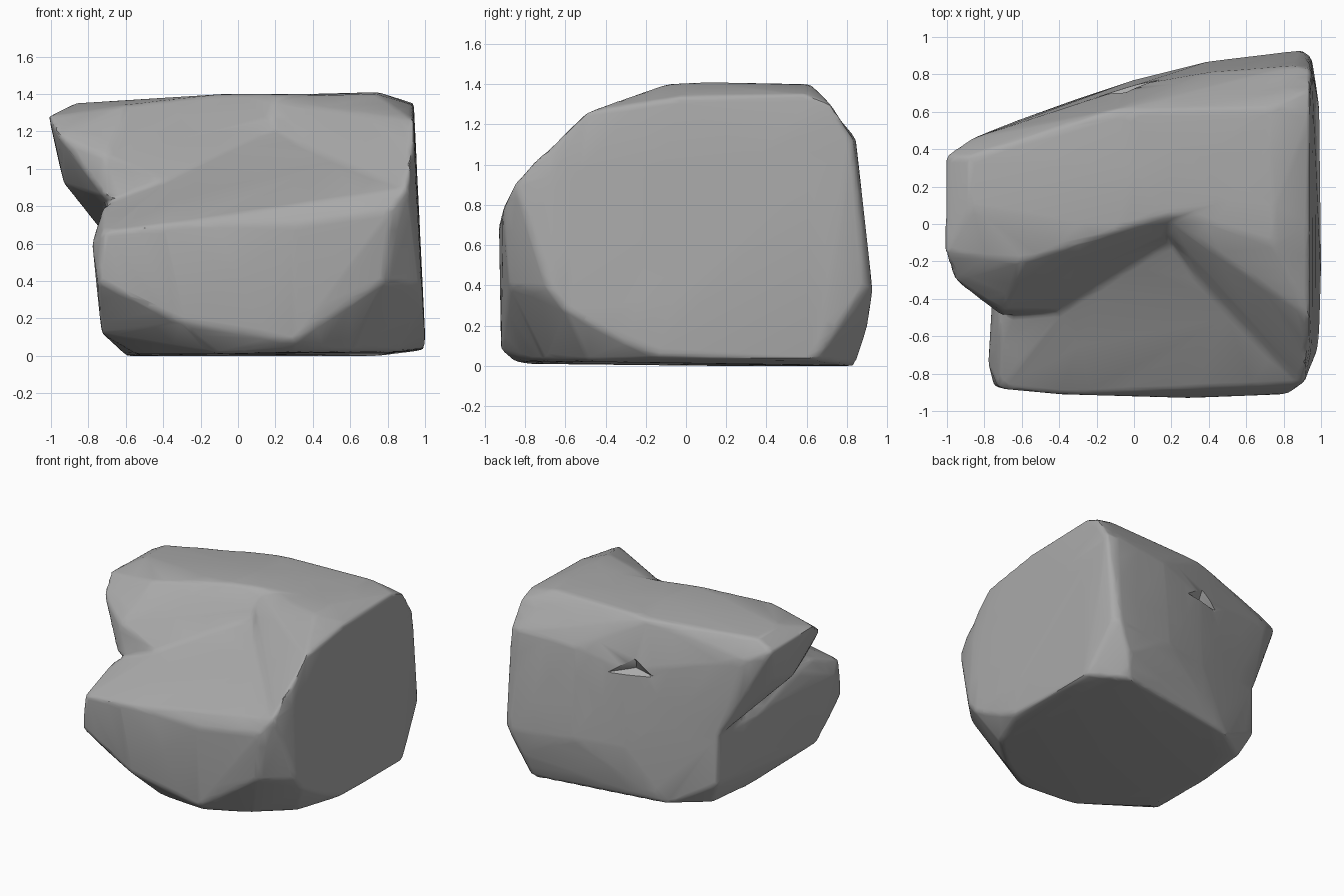
import bpy
import bmesh

default_cube = bpy.data.objects.get("Cube")
if default_cube:
    bpy.data.objects.remove(default_cube, do_unlink=True)


def add_hull(mesh_builder, points):
    """Add one convex chunk of stone to the mesh builder."""
    corners = [mesh_builder.verts.new(point) for point in points]
    hull = bmesh.ops.convex_hull(mesh_builder, input=corners)
    spare = {item for item in hull["geom_interior"] + hull["geom_unused"]
             if isinstance(item, bmesh.types.BMVert)}
    bmesh.ops.delete(mesh_builder, geom=list(spare), context="VERTS")


def make_object(name, chunks):
    """Make an object from overlapping convex chunks."""
    mesh_builder = bmesh.new()
    for points in chunks:
        add_hull(mesh_builder, points)
    bmesh.ops.recalc_face_normals(mesh_builder, faces=mesh_builder.faces[:])
    mesh = bpy.data.meshes.new(name)
    mesh_builder.to_mesh(mesh)
    mesh_builder.free()
    new_object = bpy.data.objects.new(name, mesh)
    bpy.context.collection.objects.link(new_object)
    return new_object


# Back wall and upright side, shared by the chunks so that they meet flush
back_wall = [(.9, .93, .37), (.4, .87, .4), (0, .77, .4), (-.66, .54, .58),
             (.86, .845, 1.13), (.4, .81, 1.1), (0, .74, 1)]
upright_side = [(.99, .64, .03), (1, -.1, .04), (1, -.3, .12),
                (.99, -.6, .28), (.98, -.68, .38), (.95, .89, .4),
                (.95, .83, 1.13), (.95, -.66, .95)]

# Lower block: flat base, chamfered front foot, front wall and sloping shelf
lower_block = back_wall + upright_side + [
    (.85, -.48, .02), (.6, -.7, .02), (.3, -.85, .02), (-.1, -.8, .01),
    (-.54, -.48, .01), (-.6, .1, 0), (-.57, .48, .01), (-.3, .67, 0),
    (.75, .84, 0), (-.66, .54, .2), (.8, .9, .18),
    (-.75, -.87, .4), (-.3, -.91, .18), (.3, -.92, .08), (-.73, -.6, .12),
    (-.72, -.88, .66), (-.4, -.91, .7), (.3, -.93, .7), (.82, -.91, .78),
    (.91, -.85, .9), (.78, -.88, .4), (-.78, -.75, .6),
    (-.72, -.54, .79), (-.73, -.3, .76), (-.73, .1, .62),
    (.02, .05, 1.27), (.45, .05, 1.29), (.1, .6, 1.3),
]

# Upper slab: broad top with the lobe overhanging on one side
upper_slab = back_wall + [
    (-1.01, -.15, 1.28), (-.96, -.3, 1.18), (-1.01, .36, 1.27),
    (-.88, .36, 1.34), (-.86, .46, 1.2), (-.87, .1, 1.35),
    (-.6, -.2, 1.34), (-.08, -.03, 1.4), (0, .3, 1.4), (-.1, .61, 1.38),
    (.7, .62, 1.4), (.75, .2, 1.4), (.05, .1, 1.4),
    (-.71, -.49, .85), (-.71, -.46, 1.07), (-.35, -.46, .92),
    (-.93, 0, .92), (-.95, .25, 1), (.1, .1, .5),
]

# Side ridge: the upright side's shoulder, falling gently to the front
side_ridge = upright_side + [
    (.94, .72, 1.3), (.94, .6, 1.35), (.94, 0, 1.34), (.94, -.5, 1.26),
    (.94, -.58, 1.18), (.91, -.85, .92), (.82, -.91, .78), (.62, -.5, 1.04),
    (.5, -.28, 1.2), (.05, .12, 1.38), (0, .6, 1.39), (.72, .62, 1.4),
    (.75, .1, 1.41), (.74, -.1, 1.4), (.5, -.6, .4), (.5, .5, .4),
]

# Shallow wedge chipped out of the back
chip_cutter = make_object("chip_cutter", [[
    (-.38, .85, .93), (.3, .95, .92), (-.05, .57, 1.01), (-.05, .9, 1.2),
]])
chip_cutter.hide_render = True

boulder = make_object("boulder", [lower_block, upper_slab, side_ridge])

# Fuse the chunks, cut the chip, soften the joins and reduce to broad facets
fuse = boulder.modifiers.new("fuse", "REMESH")
fuse.mode = "VOXEL"
fuse.voxel_size = 0.018
chip = boulder.modifiers.new("chip", "BOOLEAN")
chip.operation = "DIFFERENCE"
chip.object = chip_cutter
soften = boulder.modifiers.new("soften", "SMOOTH")
soften.factor = 0.5
soften.iterations = 6
reduce = boulder.modifiers.new("reduce", "DECIMATE")
reduce.ratio = 0.03

bpy.context.view_layer.update()
evaluated = boulder.evaluated_get(bpy.context.evaluated_depsgraph_get())
finished = bpy.data.meshes.new_from_object(evaluated)
boulder.modifiers.clear()
boulder.data = finished
bpy.data.objects.remove(chip_cutter, do_unlink=True)

# Plain grey stone
stone = bpy.data.materials.new("grey stone")
stone.use_nodes = True
grey = (0.4, 0.4, 0.4, 1)
stone.diffuse_color = grey
shader = next(n for n in stone.node_tree.nodes if n.type == "BSDF_PRINCIPLED")
shader.inputs["Base Color"].default_value = grey
finished.materials.clear()
finished.materials.append(stone)

bpy.ops.object.select_all(action="DESELECT")
boulder.select_set(True)
bpy.context.view_layer.objects.active = boulder
bpy.ops.object.shade_smooth_by_angle(angle=0.6)
